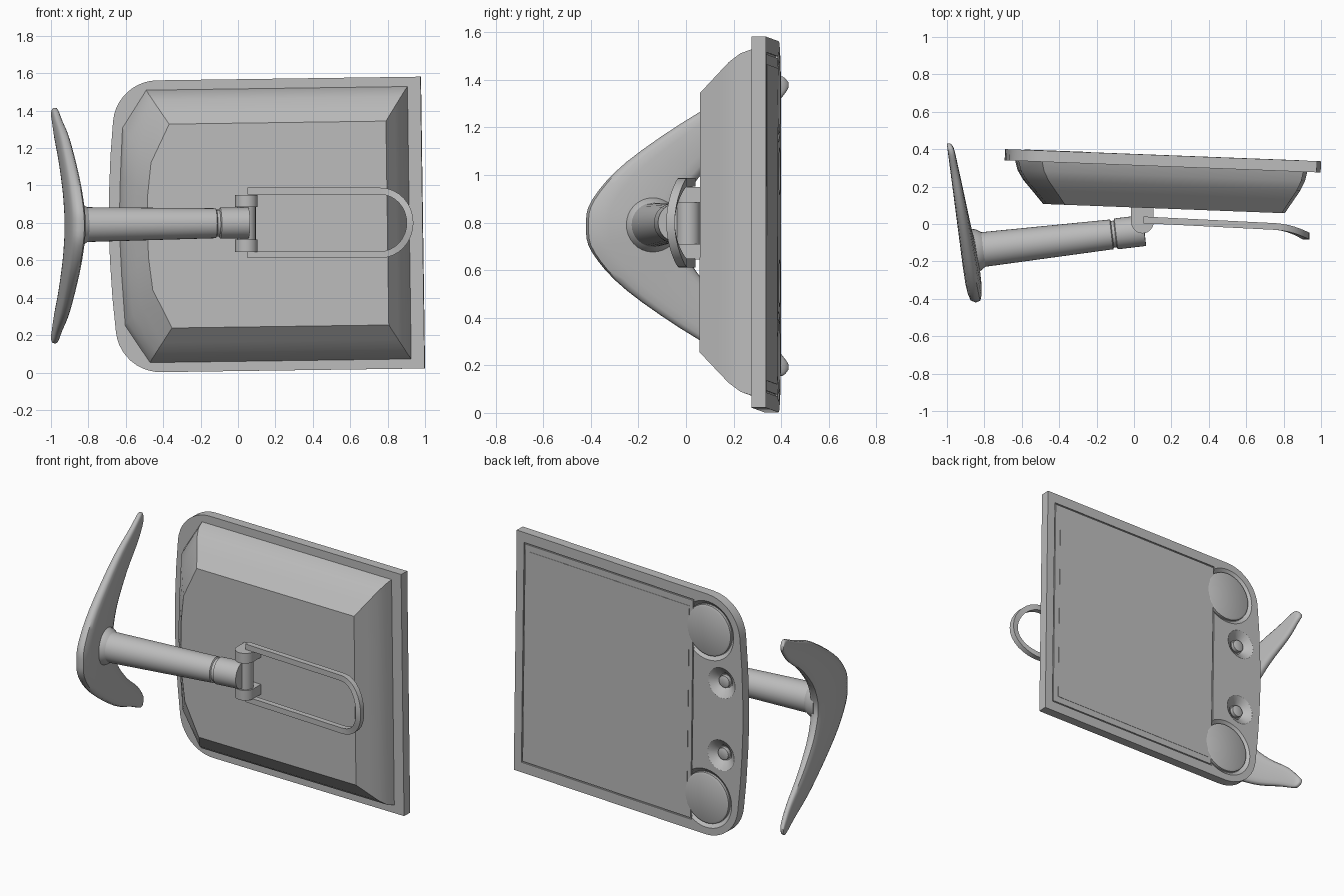
import bpy, bmesh
from math import sin, cos, pi, radians, copysign
from mathutils import Matrix, Vector

cube = bpy.data.objects.get("Cube")
if cube:
    bpy.data.objects.remove(cube)

grey = bpy.data.materials.new("plain grey")
grey.use_nodes = True
COLOUR = (0.5, 0.5, 0.5, 1)
grey.diffuse_color = COLOUR
grey.node_tree.nodes["Principled BSDF"].inputs["Base Color"].default_value = COLOUR

# Slightly swivelled frame shared by everything on the display
TILT = (Matrix.Translation((0.15, 0.368, 0.79)) @ Matrix.Rotation(radians(-2.2), 4, "Z")
        @ Matrix.Rotation(radians(-0.8), 4, "Y"))


def loft(name, loops, matrix=Matrix(), angle=30):
    """Skin a row of equal-length point loops and cap both ends."""
    bm = bmesh.new()
    rings = [[bm.verts.new(p) for p in loop] for loop in loops]
    n = len(rings[0])
    for a, b in zip(rings, rings[1:]):
        for i in range(n):
            j = (i + 1) % n
            bm.faces.new((a[i], a[j], b[j], b[i]))
    bm.faces.new(rings[0][::-1])
    bm.faces.new(rings[-1])
    bmesh.ops.recalc_face_normals(bm, faces=bm.faces)
    mesh = bpy.data.meshes.new(name)
    bm.to_mesh(mesh)
    bm.free()
    mesh.materials.append(grey)
    mesh.shade_smooth()
    mesh.set_sharp_from_angle(angle=radians(angle))
    obj = bpy.data.objects.new(name, mesh)
    obj.matrix_world = matrix
    bpy.context.collection.objects.link(obj)
    return obj


def turned(name, x, z, stations, n=40):
    """Round part on the screen side, from (depth, radius) stations."""
    return loft(name, [[(x + r * cos(2 * pi * i / n), y, z + r * sin(2 * pi * i / n))
                        for i in range(n)] for y, r in stations], TILT)


def slab(name, x0, x1, half, y0, y1):
    outline = [(x0, -half), (x1, -half), (x1, half), (x0, half)]
    return loft(name, [[(x, y, z) for x, z in outline] for y in (y0, y1)], TILT)


def catmull(rows, steps):
    """Smooth a row of stations."""
    rows = [Vector(r) for r in rows]
    out = []
    for i in range(len(rows) - 1):
        a, b = rows[max(i - 1, 0)], rows[i]
        c, d = rows[i + 1], rows[min(i + 2, len(rows) - 1)]
        for k in range(steps):
            t = k / steps
            out.append(b + (c - a) * (t / 2) + (a * 2 - b * 5 + c * 4 - d) * (t * t / 2)
                       + (b * 3 - a - c * 3 + d) * (t ** 3 / 2))
    return out + [rows[-1]]


# Display panel: square corners on one end, rounded on the other
half = [(0.84, 0.78)]
for i in range(11):
    a = pi / 2 + i / 10 * radians(84)
    half.append((-0.57 + 0.24 * cos(a), 0.54 + 0.24 * sin(a)))
half += [(-0.825, 0.38), (-0.835, 0.19)]
outline = half + [(-0.84, 0)] + [(x, -z) for x, z in reversed(half)]
panel = loft("display_panel", [[(x, y, z) for x, z in outline] for y in (-0.06, 0)], TILT)

# Recesses for the screen, speakers and control dishes
cutters = [slab("screen_cutter", -0.47, 0.785, 0.715, -0.008, 0.02)]
for s in (-1, 1):
    cutters.append(turned("speaker_cutter", -0.575, s * 0.545,
                          [(-0.02, 0.165), (0.001, 0.19), (0.02, 0.19)]))
    cutters.append(turned("dish_cutter", -0.68, s * 0.235,
                          [(-0.045, 0.045), (-0.03, 0.055), (0.001, 0.1), (0.02, 0.1)]))
for c in cutters:
    c.hide_render = True
    mod = panel.modifiers.new("recess", "BOOLEAN")
    mod.operation = "DIFFERENCE"
    mod.solver = "EXACT"
    mod.object = c
bpy.context.view_layer.update()
graph = bpy.context.evaluated_depsgraph_get()
cut_mesh = bpy.data.meshes.new_from_object(panel.evaluated_get(graph))
panel.modifiers.clear()
panel.data = cut_mesh
cut_mesh.shade_smooth()
cut_mesh.set_sharp_from_angle(angle=radians(30))
for c in cutters:
    bpy.data.objects.remove(c)

# Screen, speakers and control knobs
slab("screen_border", -0.462, 0.777, 0.707, -0.01, -0.001)
slab("screen", -0.435, 0.74, 0.665, -0.01, 0.001)
for s, side in ((-1, "lower"), (1, "upper")):
    turned(side + "_speaker", -0.575, s * 0.545,
           [(-0.03, 0.162), (-0.004, 0.162), (0.002, 0.15)])
    turned(side + "_knob", -0.68, s * 0.235, [(-0.05, 0.038), (-0.022, 0.038), (-0.018, 0.03)], 20)

# Rear housing: blend from the wide base outline to the small face
base = [(0.77, 0.73), (-0.63, 0.73), (-0.76, 0.53), (-0.775, 0.27), (-0.785, 0)]
face = [(0.66, 0.545), (-0.5, 0.545), (-0.6, 0.34), (-0.62, 0.17), (-0.625, 0)]


def mirrored(pts):
    return pts + [(x, -z) for x, z in reversed(pts[:-1])]


housing = []
for y, t in ((-0.055, 1), (-0.11, 0.9), (-0.16, 0.7), (-0.21, 0.42), (-0.285, 0)):
    housing.append([(f[0] + (b[0] - f[0]) * t, y, f[1] + (b[1] - f[1]) * t)
                    for b, f in zip(mirrored(base), mirrored(face))])
loft("rear_housing", housing, TILT, 25)

# Crescent foot: stations are outer y, z, inner y, z and thickness
arm = [(-0.42, 0, -0.03, 0, 0.09), (-0.395, 0.11, -0.01, 0.09, 0.085),
       (-0.25, 0.27, 0.05, 0.2, 0.075), (0.05, 0.475, 0.18, 0.34, 0.06),
       (0.27, 0.575, 0.33, 0.46, 0.045), (0.39, 0.63, 0.41, 0.55, 0.035),
       (0.43, 0.605, 0.43, 0.58, 0.02)]
arm = [(yo, -zo, yi, -zi, t) for yo, zo, yi, zi, t in reversed(arm[1:])] + arm
foot = []
for yo, zo, yi, zi, t in catmull(arm, 4):
    ring = []
    for i in range(16):
        c, s = cos(2 * pi * i / 16), sin(2 * pi * i / 16)
        u = 0.5 + 0.5 * copysign(abs(c) ** 0.7, c)
        v = 0.5 + 0.5 * copysign(abs(s) ** 0.6, s)
        y, z = yo + (yi - yo) * u, zo + (zi - zo) * u
        ring.append((-0.945 - 0.13 * y + t * v, y, 0.785 + z))
    foot.append(ring)
loft("crescent_foot", foot, angle=50)


# Column with flared root and a groove near the hinge
start, end = Vector((-0.88, -0.145, 0.79)), Vector((0.055, -0.035, 0.8))
axis = (end - start).normalized()
side = axis.cross(Vector((0, 0, 1))).normalized()
up = side.cross(axis)
length = (end - start).length
stations = [(0, 0.125), (0.05, 0.11), (0.075, 0.093), (0.765, 0.08), (0.77, 0.072),
            (0.785, 0.072), (0.79, 0.083), (length, 0.083)]
loft("column", [[start + axis * d + side * (r * cos(2 * pi * i / 32)) + up * (r * sin(2 * pi * i / 32))
                 for i in range(32)] for d, r in stations])

# Hinge pin and two lugs reaching back to the housing
loft("hinge_pin", [[(0.045 + 0.05 * cos(pi * i / 12), 0.01 + 0.05 * sin(pi * i / 12), z)
                    for i in range(24)] for z in (0.66, 0.94)])
lug = [(0.045 + 0.06 * cos(pi + pi * i / 14), 0.01 + 0.06 * sin(pi + pi * i / 14)) for i in range(15)]
lug += [(0.105, 0.12), (-0.015, 0.12)]
for name, z in (("lower_lug", 0.645), ("upper_lug", 0.885)):
    loft(name, [[(x, y, h) for x, y in lug] for h in (z, z + 0.065)])

# Strap handle: a long loop that dips forward at its rounded end
path = [(0.05, 0.17), (0.4, 0.17)]
path += [(0.76 + 0.16 * cos(a), 0.17 * sin(a)) for a in [pi / 2 - pi * i / 16 for i in range(17)]]
path += [(0.4, -0.17), (0.05, -0.17)]
strap = []
for i, (x, z) in enumerate(path):
    a, b = path[max(i - 1, 0)], path[min(i + 1, len(path) - 1)]
    n = Vector((a[1] - b[1], b[0] - a[0])).normalized() * 0.018
    y = 0.022 - 0.05 * (x - 0.05) - 1.5 * max(x - 0.75, 0) ** 2
    strap.append([(x + k * n.x, y + h, 0.8 + z + k * n.y)
                  for k, h in ((-1, -0.018), (1, -0.018), (1, 0.018), (-1, 0.018))])
loft("strap_handle", strap)
